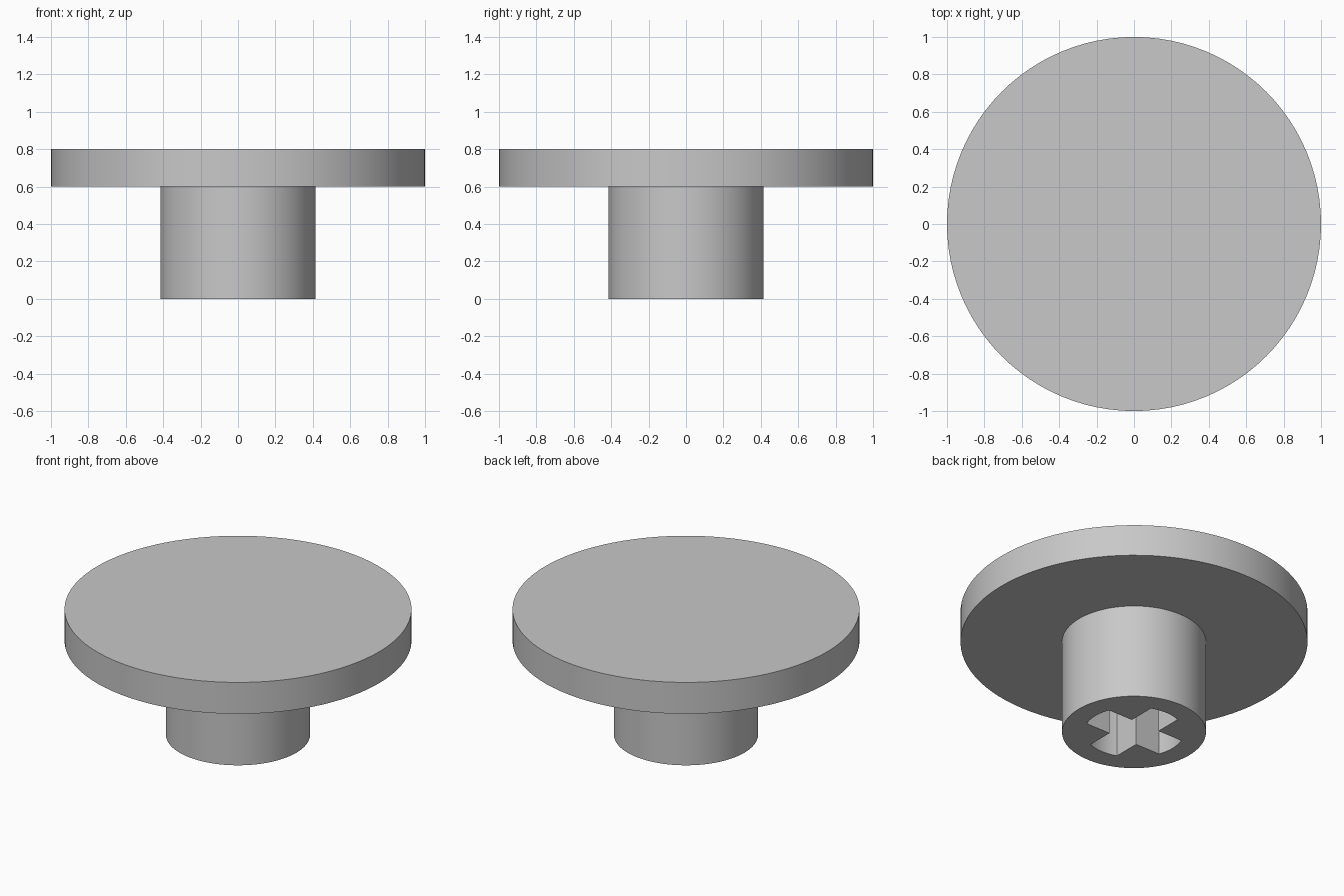
import bpy
import bmesh
import math

PLATE_R, STEM_R, SOCKET_R = 1.0, 0.415, 0.29
STEM_H, TOP = 0.6, 0.8
SLOT = 0.10  # half width of each socket arm

if "Cube" in bpy.data.objects:
    bpy.data.objects.remove(bpy.data.objects["Cube"])

grey = bpy.data.materials.new("plain grey")
grey.use_nodes = True
colour = (0.58, 0.58, 0.58, 1)
grey.diffuse_color = colour
grey.node_tree.nodes["Principled BSDF"].inputs["Base Color"].default_value = colour


def prism(name, outline, z0, z1):
    """Extrude a flat outline from z0 to z1."""
    bm = bmesh.new()
    base = bm.faces.new([bm.verts.new((x, y, z0)) for x, y in outline])
    top = bmesh.ops.extrude_face_region(bm, geom=[base])["geom"]
    verts = [v for v in top if isinstance(v, bmesh.types.BMVert)]
    bmesh.ops.translate(bm, verts=verts, vec=(0, 0, z1 - z0))
    bmesh.ops.recalc_face_normals(bm, faces=bm.faces)
    mesh = bpy.data.meshes.new(name)
    bm.to_mesh(mesh)
    bm.free()
    mesh.materials.append(grey)
    obj = bpy.data.objects.new(name, mesh)
    bpy.context.collection.objects.link(obj)
    return obj


def circle(radius, count=96):
    return [(radius * math.cos(math.tau * i / count),
             radius * math.sin(math.tau * i / count)) for i in range(count)]


def cross(radius, half, steps=8):
    """Four arms with rounded ends and a square inner corner between them."""
    spread = math.asin(half / radius)
    points = []
    for arm in range(4):
        turn = arm * math.pi / 2
        for i in range(steps + 1):
            a = turn - spread + 2 * spread * i / steps
            points.append((radius * math.cos(a), radius * math.sin(a)))
        a = turn + math.pi / 4
        r = half * math.sqrt(2)
        points.append((r * math.cos(a), r * math.sin(a)))
    return points


# Round plate and the stem beneath it
plate = prism("plate", circle(PLATE_R), STEM_H, TOP)
stem = prism("stem", circle(STEM_R), 0, STEM_H)

# Cross-shaped socket through the stem, closed by the plate
cutter = prism("socket_cutter", cross(SOCKET_R, SLOT), -0.1, STEM_H + 0.1)
cutter.hide_render = True
cutter.hide_set(True)
cut = stem.modifiers.new("socket", "BOOLEAN")
cut.operation = "DIFFERENCE"
cut.solver = "EXACT"
cut.object = cutter

# Apply the cut and discard the cutter
bpy.context.view_layer.objects.active = stem
stem.select_set(True)
bpy.ops.object.modifier_apply(modifier=cut.name)
bpy.data.objects.remove(cutter)

# Smooth round walls with sharp rims
plate.select_set(True)
bpy.ops.object.shade_smooth_by_angle(angle=math.radians(30))
